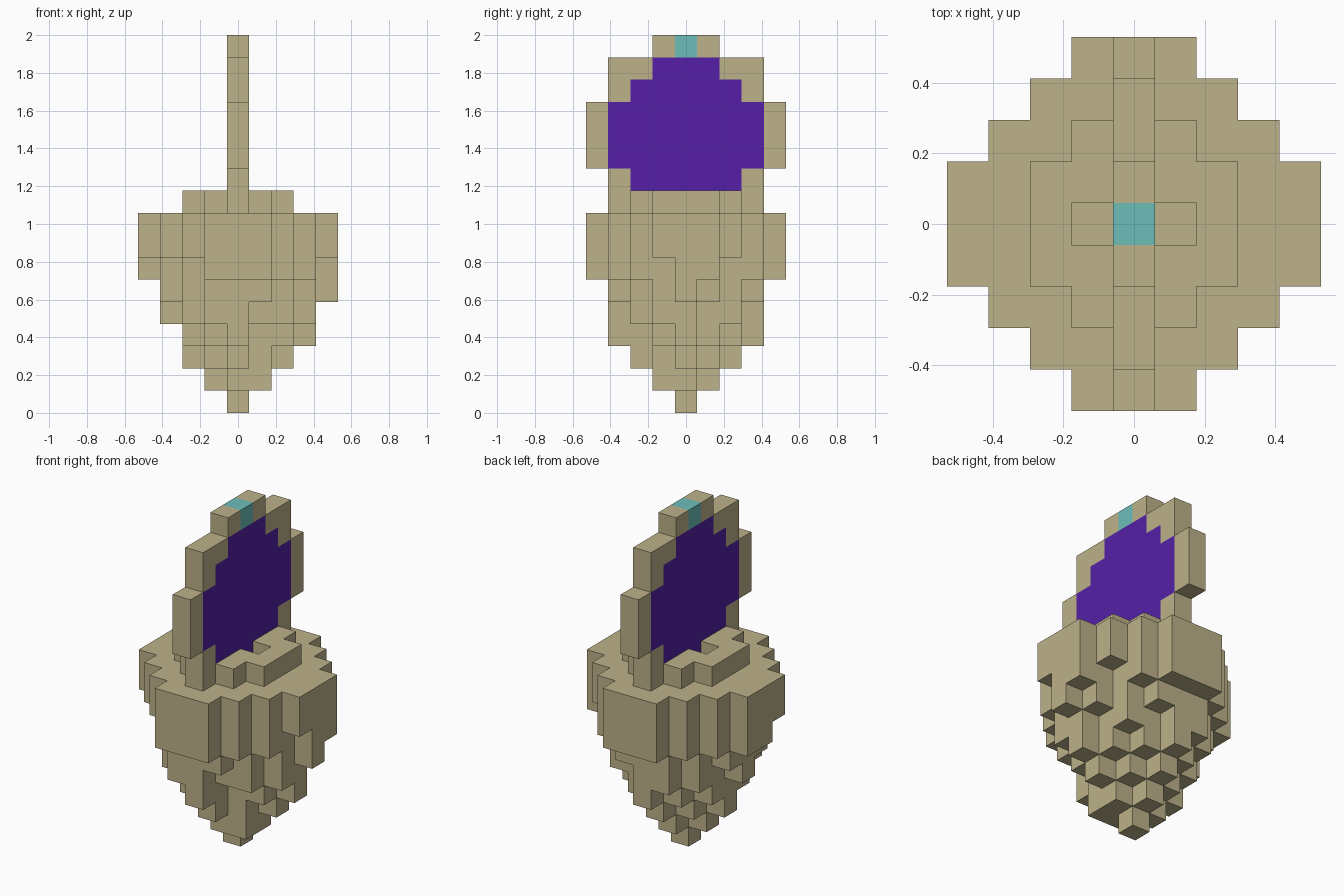
import bpy
import bmesh
from mathutils import Vector

if "Cube" in bpy.data.objects:
    bpy.data.objects.remove(bpy.data.objects["Cube"], do_unlink=True)

CELL = 2 / 17          # edge of one block
GROUND = 9             # block level of the island's top
SIDES = [Vector(d) for d in ((1, 0, 0), (-1, 0, 0), (0, 1, 0),
                             (0, -1, 0), (0, 0, 1), (0, 0, -1))]


def make_material(name, color):
    mat = bpy.data.materials.new(name)
    mat.use_nodes = True
    mat.diffuse_color = (*color, 1)
    mat.node_tree.nodes["Principled BSDF"].inputs["Base Color"].default_value = (*color, 1)
    return mat


def build_blocks(name, cells, solid, mat):
    """Shell of unit blocks; faces against other blocks are left out."""
    bm = bmesh.new()
    for cell in cells:
        center = Vector(cell) + Vector((0, 0, 0.5))
        for side in SIDES:
            if tuple(int(a + b) for a, b in zip(cell, side)) in solid:
                continue
            u = Vector((side.y, side.z, side.x)) / 2
            v = side.cross(u)
            mid = center + side / 2
            corners = (mid - u - v, mid + u - v, mid + u + v, mid - u + v)
            bm.faces.new([bm.verts.new(c * CELL) for c in corners])
    bmesh.ops.remove_doubles(bm, verts=bm.verts, dist=CELL / 100)
    mesh = bpy.data.meshes.new(name)
    bm.to_mesh(mesh)
    bm.free()
    mesh.materials.append(mat)
    obj = bpy.data.objects.new(name, mesh)
    bpy.context.collection.objects.link(obj)


def span(n):
    return range(-n, n + 1)


# Floating island: round plan, underside stepping down to a point
half_width = (4, 4, 3, 2, 1)
underside = {(0, 0): 0, (1, 0): 1, (1, 1): 2, (2, 0): 2, (2, 1): 3, (2, 2): 4,
             (3, 0): 3, (3, 1): 4, (3, 2): 6, (4, 0): 6, (4, 1): 6}
# Columns that break the symmetry
uneven = {(-4, -1): 7, (4, -1): 7, (4, 0): 5, (-3, -2): 7, (-2, -3): 7,
          (-3, -1): 5, (3, 1): 5, (-3, 0): 4, (1, -3): 5, (1, -2): 4,
          (1, -1): 1, (-3, 1): 5, (1, 3): 5, (3, 2): 7}
island = set()
for y in span(4):
    for x in span(half_width[abs(y)]):
        key = (max(abs(x), abs(y)), min(abs(x), abs(y)))
        bottom = uneven.get((x, y), underside[key])
        island |= {(x, y, z) for z in range(bottom, GROUND)}

# Upright ring, its flush panel and the keystone, widths listed upward
frame_half = (3, 3, 4, 4, 4, 3, 3, 1)
panel_half = (1, 2, 3, 3, 3, 2, 1)
panel = {(0, y, GROUND + i) for i, n in enumerate(panel_half) for y in span(n)}
keystone = {(0, 0, GROUND + len(panel_half))}
frame = {(0, y, GROUND + i) for i, n in enumerate(frame_half) for y in span(n)}
frame -= panel | keystone

# Raised step around the ring with a pit on each side
plinth = {(x, y, GROUND) for x in span(2) for y in span(2)
          if abs(x * y) < 4 and x != 0 and (abs(x), y) != (1, 0)}

stone = make_material("pale stone", (0.51, 0.445, 0.255))
violet = make_material("violet", (0.09, 0.0145, 0.39))
teal = make_material("teal", (0.155, 0.515, 0.485))

solid = island | panel | keystone | frame | plinth
build_blocks("island", island, solid, stone)
build_blocks("plinth", plinth, solid, stone)
build_blocks("ring_frame", frame, solid, stone)
build_blocks("ring_panel", panel, solid, violet)
build_blocks("keystone", keystone, solid, teal)
